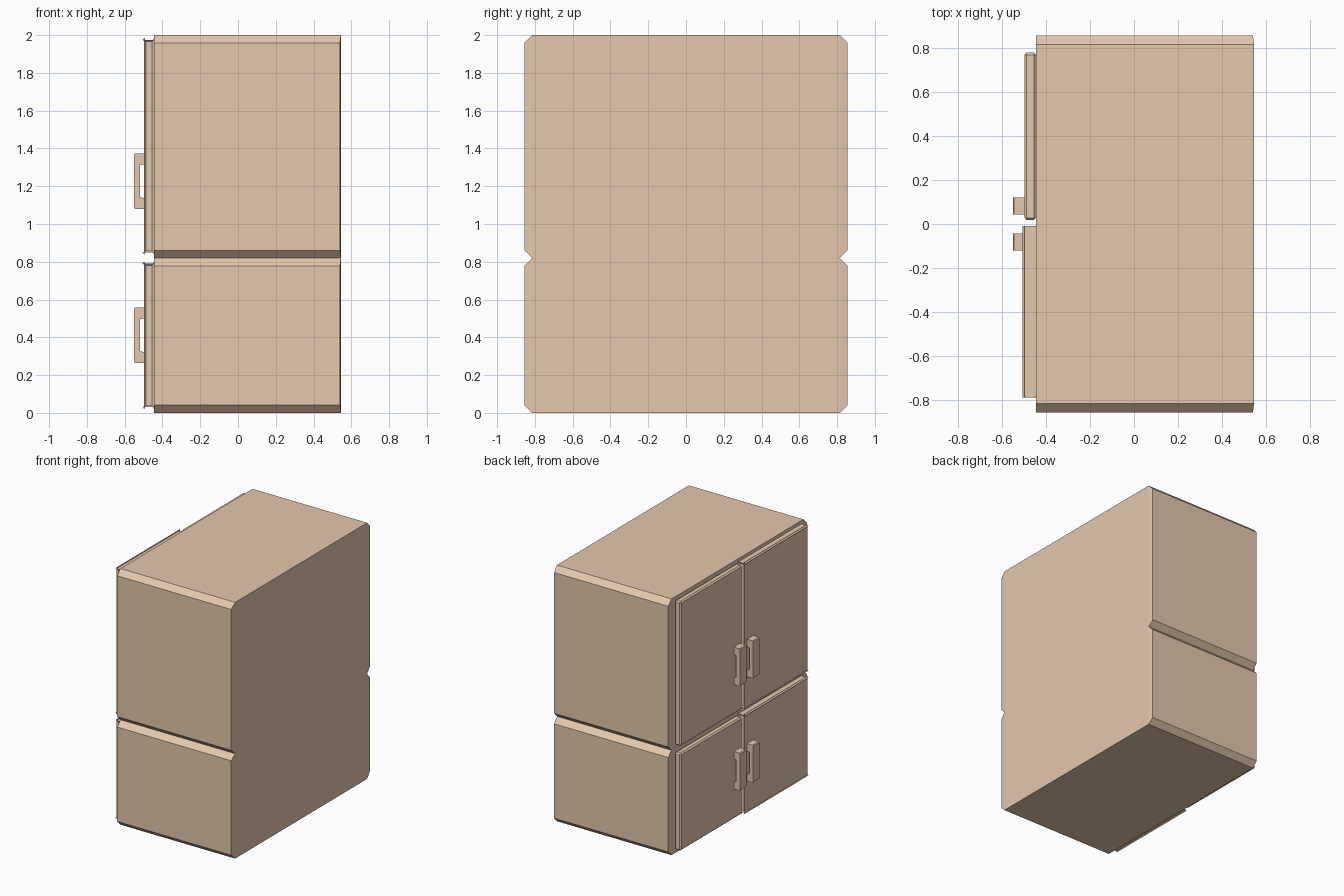
import bpy, bmesh

if "Cube" in bpy.data.objects:
    bpy.data.objects.remove(bpy.data.objects["Cube"])

mat = bpy.data.materials.new("tan_wood")
mat.diffuse_color = (0.78, 0.58, 0.42, 1)
mat.use_nodes = True
mat.node_tree.nodes["Principled BSDF"].inputs["Base Color"].default_value = mat.diffuse_color


def make_object(name, bm):
    bmesh.ops.recalc_face_normals(bm, faces=bm.faces)
    me = bpy.data.meshes.new(name)
    bm.to_mesh(me)
    bm.free()
    me.materials.append(mat)
    ob = bpy.data.objects.new(name, me)
    bpy.context.collection.objects.link(ob)
    return ob


def cabinet(name, z0, z1):
    # Chamfered section along x; the back face tapers slightly at its sides
    c, w = 0.041, 0.855
    section = [(-w + c, z0), (w - c, z0), (w, z0 + c), (w, z1 - c),
               (w - c, z1), (-w + c, z1), (-w, z1 - c), (-w, z0 + c)]
    bm = bmesh.new()
    front = [bm.verts.new((-0.445, y, z)) for y, z in section]
    back = [bm.verts.new((0.54 if abs(y) == w else 0.545, y, z)) for y, z in section]
    bm.faces.new(front)
    for i in range(8):
        j = (i + 1) % 8
        bm.faces.new((front[i], front[j], back[j], back[i]))
    for ids in ((0, 1, 4, 5), (1, 2, 3, 4), (5, 6, 7, 0)):
        bm.faces.new([back[i] for i in ids])
    make_object(name, bm)


def door(name, side, z0, z1):
    # Slab with a narrow chamfer all round
    bm = bmesh.new()
    bmesh.ops.create_cube(bm, size=1)
    for v in bm.verts:
        v.co = (-0.471 + v.co.x * 0.052, side * (0.398 + v.co.y * 0.76),
                (z0 + z1) / 2 + v.co.z * (z1 - z0))
    bmesh.ops.bevel(bm, geom=bm.edges[:], offset=0.01, segments=1,
                    profile=0.5, affect='EDGES')
    make_object(name, bm)


def handle(name, side, z0, z1):
    # C-shaped pull: a flat bar with two legs reaching the door
    xo, xi, xd = -0.55, -0.518, -0.49
    profile = [(xd, z0), (xo + 0.006, z0), (xo, z0 + 0.006), (xo, z1 - 0.006),
               (xo + 0.006, z1), (xd, z1), (xd, z1 - 0.055), (xi, z1 - 0.062),
               (xi, z0 + 0.062), (xd, z0 + 0.055)]
    bm = bmesh.new()
    a = [bm.verts.new((x, side * 0.042, z)) for x, z in profile]
    b = [bm.verts.new((x, side * 0.12, z)) for x, z in profile]
    bm.faces.new(a)
    bm.faces.new(b)
    n = len(profile)
    for i in range(n):
        j = (i + 1) % n
        bm.faces.new((a[i], a[j], b[j], b[i]))
    make_object(name, bm)


# Two stacked cabinets, each with a mirrored pair of doors and handles
for level, body, doors, grip in (
        ("lower", (0, 0.819), (0.03, 0.79), (0.265, 0.558)),
        ("upper", (0.819, 2.0), (0.848, 1.975), (1.08, 1.373))):
    cabinet(level + "_cabinet", *body)
    for side, label in ((1, "left"), (-1, "right")):
        door(f"{level}_{label}_door", side, *doors)
        handle(f"{level}_{label}_handle", side, *grip)
